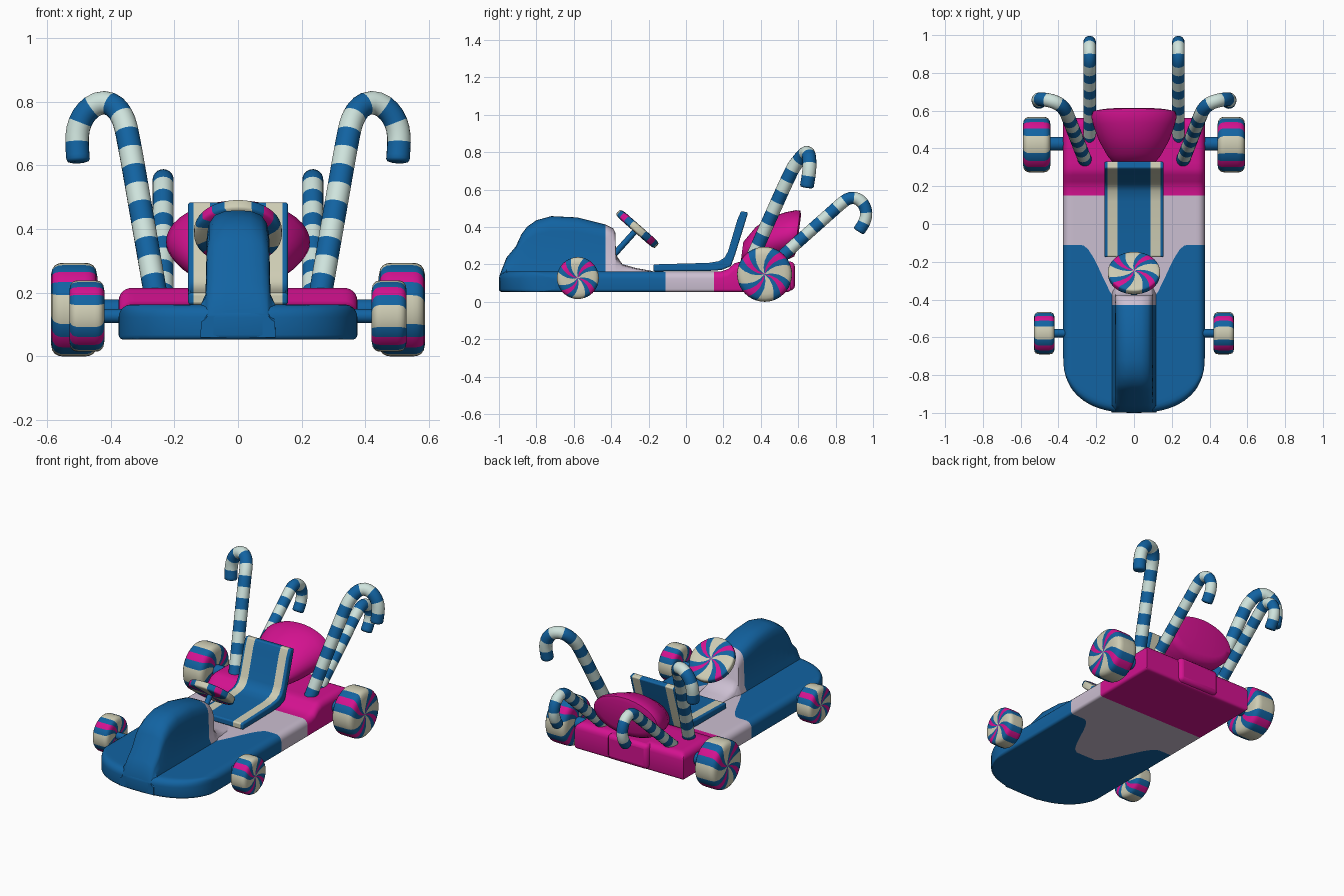
import bpy, bmesh, math
from mathutils import Vector, Matrix

if "Cube" in bpy.data.objects:
    bpy.data.objects.remove(bpy.data.objects["Cube"])


def mat(name, rgb):
    m = bpy.data.materials.new(name)
    m.diffuse_color = (*rgb, 1)
    m.use_nodes = True
    m.node_tree.nodes["Principled BSDF"].inputs["Base Color"].default_value = m.diffuse_color
    return m


BLUE = mat("candy blue", (0.006, 0.125, 0.36))
PINK = mat("hot pink", (0.66, 0.006, 0.28))
LILAC = mat("pale lilac", (0.60, 0.52, 0.64))
CREAM = mat("cream", (0.62, 0.61, 0.46))
MINT = mat("mint white", (0.62, 0.77, 0.72))


def loft(name, rings, mats, rule=lambda i, j: 0, bevel=0, angle=40):
    """Skin closed rings of equal length; rule(i, j) picks the material of each face."""
    bm = bmesh.new()
    vs = [[bm.verts.new(p) for p in r] for r in rings]
    n = len(rings[0])
    for i in range(len(vs) - 1):
        for j in range(n):
            k = (j + 1) % n
            bm.faces.new((vs[i][j], vs[i][k], vs[i + 1][k], vs[i + 1][j])).material_index = rule(i, j)
    for i, r in ((0, vs[0]), (len(vs) - 2, vs[-1])):
        for j in range(n // 2 - 1):
            bm.faces.new((r[j], r[j + 1], r[n - 2 - j], r[n - 1 - j])).material_index = rule(i, j)
    bmesh.ops.recalc_face_normals(bm, faces=bm.faces)
    me = bpy.data.meshes.new(name)
    bm.to_mesh(me)
    bm.free()
    for m in mats:
        me.materials.append(m)
    ob = bpy.data.objects.new(name, me)
    bpy.context.collection.objects.link(ob)
    bpy.ops.object.select_all(action='DESELECT')
    ob.select_set(True)
    bpy.context.view_layer.objects.active = ob
    bpy.ops.object.shade_smooth_by_angle(angle=math.radians(angle))
    if bevel:
        b = ob.modifiers.new("bevel", 'BEVEL')
        b.width, b.segments, b.limit_method = bevel, 3, 'ANGLE'
    return ob


def smooth(t):
    t = min(1, max(0, t))
    return t * t * (3 - 2 * t)


# --- chassis: rows follow the rounded nose and the painted colour borders
W, REAR = 0.375, 0.56
xs = [W * math.sin(math.pi * (i / 36 - 0.5)) for i in range(37)]


def nose(x):
    return -0.7 - 0.3 * max(0, 1 - (abs(x) / W) ** 2.4) ** (1 / 2.4)


def border(x):
    return -0.11 - 0.32 * (1 - smooth((abs(x) - 0.06) / 0.22))


def drop(x, y, r):
    d = min(r, W - abs(x), y - nose(x), REAR - y)
    return r - math.sqrt(max(0, r * r - (r - d) ** 2))


def row_y(k, x):
    if k <= 20:
        return nose(x) + (border(x) - nose(x)) * (k / 20) ** 2
    if k <= 26:
        return border(x) + (0.15 - border(x)) * (k - 20) / 6
    return 0.15 + (REAR - 0.15) * (1 - (1 - (k - 26) / 18) ** 1.7)


rows = []
for k in range(45):
    top = [(x, row_y(k, x)) for x in xs]
    rows.append([(x, y, 0.163 + 0.052 * smooth((y - 0.2) / 0.08) - drop(x, y, 0.04)) for x, y in top]
                + [(x, y, 0.053 + drop(x, y, 0.015)) for x, y in reversed(top)])
loft("chassis", rows, [BLUE, LILAC, PINK], lambda i, j: 0 if i < 20 else 1 if i < 26 else 2)

# --- rear bumper block
loft("rear_bumper", [[(-.14, y, .06), (.14, y, .06), (.14, y, .215), (-.14, y, .215)] for y in (.4, .582)],
     [PINK], bevel=0.025)

# --- hood and cowl: (y, top height)
hood = [(-.997, .14), (-.96, .235), (-.91, .295), (-.88, .36), (-.85, .40), (-.8, .435), (-.72, .457),
        (-.58, .45), (-.43, .412), (-.39, .392), (-.378, .37), (-.374, .25), (-.34, .2), (-.27, .18), (-.18, .164)]
rings = []
for y, zt in hood:
    h = zt - 0.06
    w = 0.098
    half = [(w + .02, .06), (w + .018, min(.165, .06 + h * .6)), (w + .004, min(.195, .06 + h * .72)),
            (w, .06 + h * .80), (w * .93, .06 + h * .9), (w * .75, .06 + h * .965), (w * .4, zt), (0.012, zt + .001)]
    rings.append([(x, y, z) for x, z in half] + [(-x, y, z) for x, z in reversed(half)])
loft("hood", rings, [BLUE, LILAC], lambda i, j: 0 if i < 8 else 1)

# --- rear pod: (y, centre z, half width, half height)
pod = [(.3, .27, .09, .05), (.36, .3, .14, .1), (.44, .33, .185, .125), (.52, .35, .215, .13),
       (.57, .36, .226, .13), (.595, .365, .218, .122), (.603, .37, .18, .095)]
loft("rear_pod", [[(rx * math.cos(a), y + .13 * rz * math.sin(a), zc + rz * math.sin(a))
                   for a in [math.tau * k / 40 for k in range(40)]] for y, zc, rx, rz in pod], [PINK], angle=55)

# --- striped seat, lofted across its width
front = [(-.175, .2), (.12, .208), (.175, .217), (.205, .235), (.225, .27), (.275, .44), (.295, .485)]
back = [(-.175, .163), (.12, .165), (.19, .17), (.24, .19), (.262, .25), (.318, .43), (.332, .478)]
stops = [-.157, -.14, -.088, .088, .14, .157]
loft("seat", [[(x, y, z) for y, z in front + back[::-1]] for x in stops], [BLUE, CREAM],
     lambda i, j: i % 2, bevel=0.008)


# --- peppermint discs: wheels and steering wheel
def peppermint(name, centre, axis, radius, half, twist):
    w = Vector(axis).normalized()
    u = Vector((0, 1, 0)) if abs(w.x) > .5 else Vector((1, 0, 0))
    v = w.cross(u)
    prof = [(.01, .9), (.25, .95), (.5, 1), (.72, 1), (.87, .94), (.95, .82), (.99, .65), (1, .45)]
    prof = [(r, -h) for r, h in prof] + [(r, h) for r, h in reversed(prof)]
    rings = []
    for r, h in prof:
        ring = []
        for j in range(40):
            a = math.tau * j / 40 + twist * (1 - r)
            ring.append(Vector(centre) + w * (h * half) + (u * math.cos(a) + v * math.sin(a)) * (r * radius))
        rings.append(ring)
    pattern = [0, 0, 1, 1, 2, 2, 1, 1, 0, 0]
    return loft(name, rings, [CREAM, BLUE, PINK], lambda i, j: pattern[j % 10], angle=60)


def tube(name, path, radius, mats, band=0.06):
    """Sweep a round tube along a path, in alternating bands."""
    pts = [Vector(p) for p in path]
    fine = []
    for i in range(len(pts) - 1):
        p0, p1, p2 = pts[max(i - 1, 0)], pts[i], pts[i + 1]
        p3 = pts[min(i + 2, len(pts) - 1)]
        m1 = (p2 - p0).normalized() * (p2 - p1).length
        m2 = (p3 - p1).normalized() * (p2 - p1).length
        for s in range(12):
            t = s / 12
            fine.append(p1 * (2 * t**3 - 3 * t * t + 1) + m1 * (t**3 - 2 * t * t + t)
                        + p2 * (3 * t * t - 2 * t**3) + m2 * (t**3 - t * t))
    fine.append(pts[-1])
    dist = [0]
    for a, b in zip(fine, fine[1:]):
        dist.append(dist[-1] + (b - a).length)
    count = 3 * max(1, 2 * round((dist[-1] / band - 1) / 2) + 1)

    def at(d):
        d = min(max(d, 0), dist[-1])
        i = next(i for i in range(len(fine) - 1) if dist[i + 1] >= d - 1e-7)
        return fine[i].lerp(fine[i + 1], (d - dist[i]) / (dist[i + 1] - dist[i]))

    rings, prev = [], None
    for k in range(count + 1):
        d = dist[-1] * k / count
        p, tan = at(d), (at(d + .004) - at(d - .004)).normalized()
        side = tan.orthogonal() if prev is None else prev - tan * prev.dot(tan)
        side.normalize()
        prev, other = side, tan.cross(side)
        sizes = [(1, 0)] if k < count else [(1, -.01), (.9, -.003), (.65, 0)]
        for s, o in sizes:
            rings.append([p + tan * o + (side * math.cos(a) + other * math.sin(a)) * radius * s
                          for a in [math.tau * q / 20 for q in range(20)]])
    return loft(name, rings, mats, lambda i, j: (min(i, count - 1) // 3) % len(mats), angle=50)


tall = [(.258, .335, .19), (.305, .455, .46), (.35, .57, .71), (.365, .602, .755), (.388, .628, .785),
        (.42, .646, .797), (.457, .656, .785), (.49, .66, .748), (.505, .658, .695), (.502, .645, .61)]
low = [(.43, .17), (.61, .33), (.79, .49), (.83, .525), (.87, .552), (.91, .553), (.945, .527),
       (.963, .48), (.955, .43), (.922, .375)]

for s, tag in ((-1, "left"), (1, "right")):
    peppermint("front_wheel_" + tag, (s * .475, -.578, .127), (s, 0, 0), .112, .055, .6)
    peppermint("rear_wheel_" + tag, (s * .515, .42, .147), (s, 0, 0), .147, .073, .6)
    tube("tall_cane_" + tag, [(s * x, y, z) for x, y, z in tall], .037, [BLUE, MINT])
    tube("low_cane_" + tag, [(s * .235, y, z) for y, z in low], .033, [BLUE, MINT], .055)

# --- axles and steering
tube("front_axle", [(-.45, -.578, .127), (.45, -.578, .127)], .022, [BLUE])
tube("rear_axle", [(-.48, .425, .143), (.48, .425, .143)], .037, [BLUE])
tube("steering_column", [(0, -.40, .235), (0, -.265, .385)], .016, [BLUE])
peppermint("steering_wheel", (0, -.26, .39), (0, .65, .74), .138, .023, .6)
